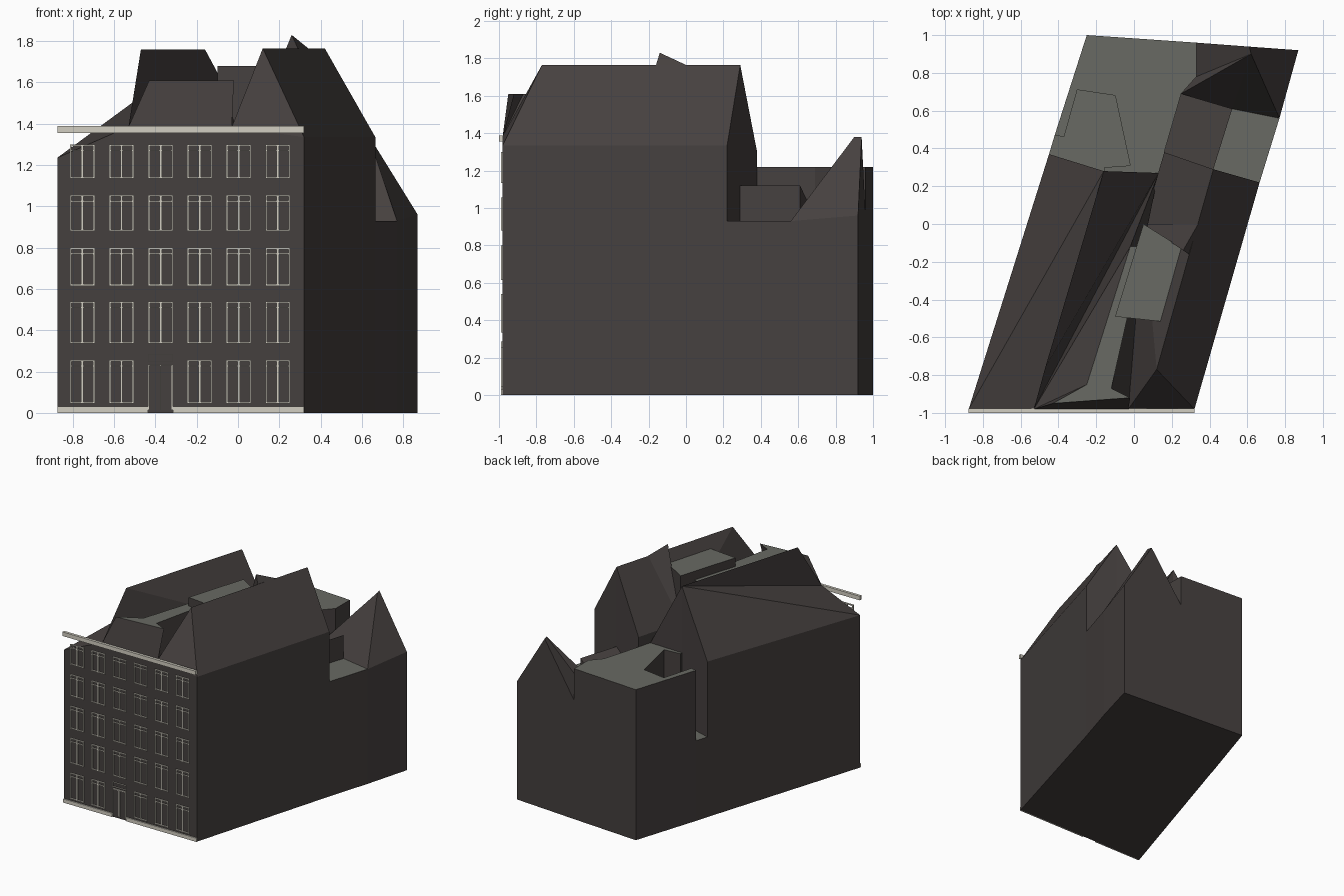
import bpy, bmesh

cube = bpy.data.objects.get("Cube")
if cube:
    bpy.data.objects.remove(cube)


def material(name, rgb):
    m = bpy.data.materials.new(name)
    m.use_nodes = True
    m.diffuse_color = (*rgb, 1)
    m.node_tree.nodes["Principled BSDF"].inputs["Base Color"].default_value = (*rgb, 1)
    return m


WALL = material("dark brown plaster", (.06, .051, .049))
FLAT = material("grey flat roofing", (.14, .143, .125))
TRIM = material("cream trim", (.65, .62, .54))


def finish(name, bm, mats):
    bmesh.ops.recalc_face_normals(bm, faces=bm.faces)
    # near-level upward faces take the second material
    if len(mats) > 1:
        for f in bm.faces:
            f.normal_update()
            f.material_index = int(f.normal.z > .97)
    mesh = bpy.data.meshes.new(name)
    bm.to_mesh(mesh)
    bm.free()
    for m in mats:
        mesh.materials.append(m)
    obj = bpy.data.objects.new(name, mesh)
    bpy.context.collection.objects.link(obj)
    return obj


def solid(name, points, ring, roof, base=0):
    """Walls rise from base to the ring points; roof faces are spelled by letters."""
    bm = bmesh.new()
    top = {k: bm.verts.new(p) for k, p in points.items()}
    low = {k: bm.verts.new((*points[k][:2], base)) for k in ring}
    for p, q in zip(ring, ring[1:] + ring[0]):
        bm.faces.new((low[p], low[q], top[q], top[p]))
    bm.faces.new([low[k] for k in ring])
    for face in roof.split():
        bm.faces.new([top[k] for k in face])
    return finish(name, bm, [WALL, FLAT])


def prism(name, outline, height, base=0):
    letters = "abcdefghijklmnop"[:len(outline)]
    pts = {k: (*p, height) for k, p in zip(letters, outline)}
    return solid(name, pts, letters, letters, base)


# Front building with two ridges, a valley between them and a front mansard
solid("front_building", {
    "a": (-.875, -.98, 1.235), "b": (-.53, -.98, 1.385), "c": (-.03, -.98, 1.385),
    "d": (.32, -.98, 1.335), "e": (.665, .22, 1.335), "f": (.42, .29, 1.765),
    "g": (.16, .38, 1.3), "h": (.13, .27, 1.22), "i": (-.16, .28, 1.76),
    "j": (-.45, .37, 1.26), "k": (-.47, -.76, 1.76), "l": (.12, -.77, 1.765),
    "m": (-.43, -.95, 1.61), "n": (-.02, -.92, 1.61), "o": (-.25, -.85, 1.61),
    "p": (-.02, -.12, 1.61), "q": (-.12, -.87, 1.61), "r": (.05, 0, 1.3),
    "s": (.05, -.12, 1.61)},
    "abcdefghij",
    "aij abi bki kih bkh bhp bpo mbo bcnm mnqo oqsp cnq qsrc phrs dlc defl clr lfgr rgh")

# Flat box between the ridges
prism("roof_box", [(.05, 0), (.29, -.15), (.18, -.52), (-.1, -.49)], 1.68, 1.3)

# Pointed dormer on the right ridge
bm = bmesh.new()
tip = [bm.verts.new(p) for p in
       [(.29, -.16, 1.765), (.34, 0, 1.765), (.26, -.14, 1.83), (.05, 0, 1.32)]]
for skip in tip:
    bm.faces.new([v for v in tip if v is not skip])
finish("ridge_dormer", bm, [WALL])

# Rear wing around a small sunken court
court = [(-.16, .28), (-.16, .3), (-.02, .31), (-.1, .68), (-.3, .71), (-.37, .46), (-.42, .47)]
prism("rear_wing", court + [(-.25, 1), (.33, .96), (.33, .78), (.25, .69), (.16, .38),
                            (.13, .27)], 1.22)
prism("court_floor", court + [(-.45, .37)], .65)

# Right terrace and the lean-to behind it
prism("terrace", [(.665, .22), (.77, .56), (.52, .61), (.42, .29)], .93)
solid("lean_to", {"a": (.42, .29, 1.12), "b": (.52, .61, 1.12), "c": (.25, .69, .95),
                  "d": (.16, .38, .95)}, "abcd", "abcd")

# Gabled corner house at the rear right
solid("corner_house", {
    "a": (.77, .56, .93), "b": (.87, .92, .96), "p": (.61, .939, 1.38),
    "c": (.33, .96, .96), "d": (.33, .78, .96), "e": (.25, .69, .95),
    "f": (.52, .61, .93), "q": (.62, .9, 1.38)},
    "abpcdef", "abpq aqf fqe qde qpcd")


# Facade trim, made of thin bars on the front wall
def bar(bm, x0, x1, z0, z1, depth=.009):
    front, back = -.98 - depth, -.978
    v = [bm.verts.new((x, y, z)) for x in (x0, x1) for y in (front, back) for z in (z0, z1)]
    for quad in ("0132", "4576", "0154", "2376", "0264", "1375"):
        bm.faces.new([v[int(i)] for i in quad])


def frame(bm, x0, x1, z0, z1, t):
    bar(bm, x0, x0 + t, z0, z1)
    bar(bm, x1 - t, x1, z0, z1)
    bar(bm, x0 + t, x1 - t, z0, z0 + t)
    bar(bm, x0 + t, x1 - t, z1 - t, z1)


ROWS = [(.045, .257), (.335, .54), (.615, .8), (.88, 1.055), (1.135, 1.3)]
bm = bmesh.new()
for row, (z0, z1) in enumerate(ROWS):
    for col in range(6):
        if row == 0 and col == 2:
            continue
        x = -.753 + .189 * col
        frame(bm, x - .06, x + .06, z0, z1, .008)
        bar(bm, x - .006, x + .006, z0 + .008, z1 - .008)
        z = z1 - .033
        bar(bm, x - .052, x - .006, z, z + .006)
        bar(bm, x + .006, x + .052, z, z + .006)
finish("window_frames", bm, [TRIM])

# Double door with a thin surround and a blank panel above
bm = bmesh.new()
x = -.375
for x0, x1 in ((x - .06, x - .053), (x + .053, x + .06), (x - .003, x + .003)):
    bar(bm, x0, x1, .015, .235)
bar(bm, x - .053, x + .053, .229, .235)
frame(bm, x - .061, x + .061, .247, .285, .003)
finish("door_surround", bm, [TRIM])

bm = bmesh.new()
bar(bm, x - .052, x - .004, .012, .228, .004)
bar(bm, x + .004, x + .052, .012, .228, .004)
finish("door_leaves", bm, [WALL])

# Plinth on both sides of the door, and the cornice
bm = bmesh.new()
bar(bm, -.875, x - .061, 0, .03)
bar(bm, x + .061, .32, 0, .03)
finish("plinth", bm, [TRIM])

bm = bmesh.new()
bar(bm, -.875, .32, 1.355, 1.388, .02)
finish("cornice", bm, [TRIM])
